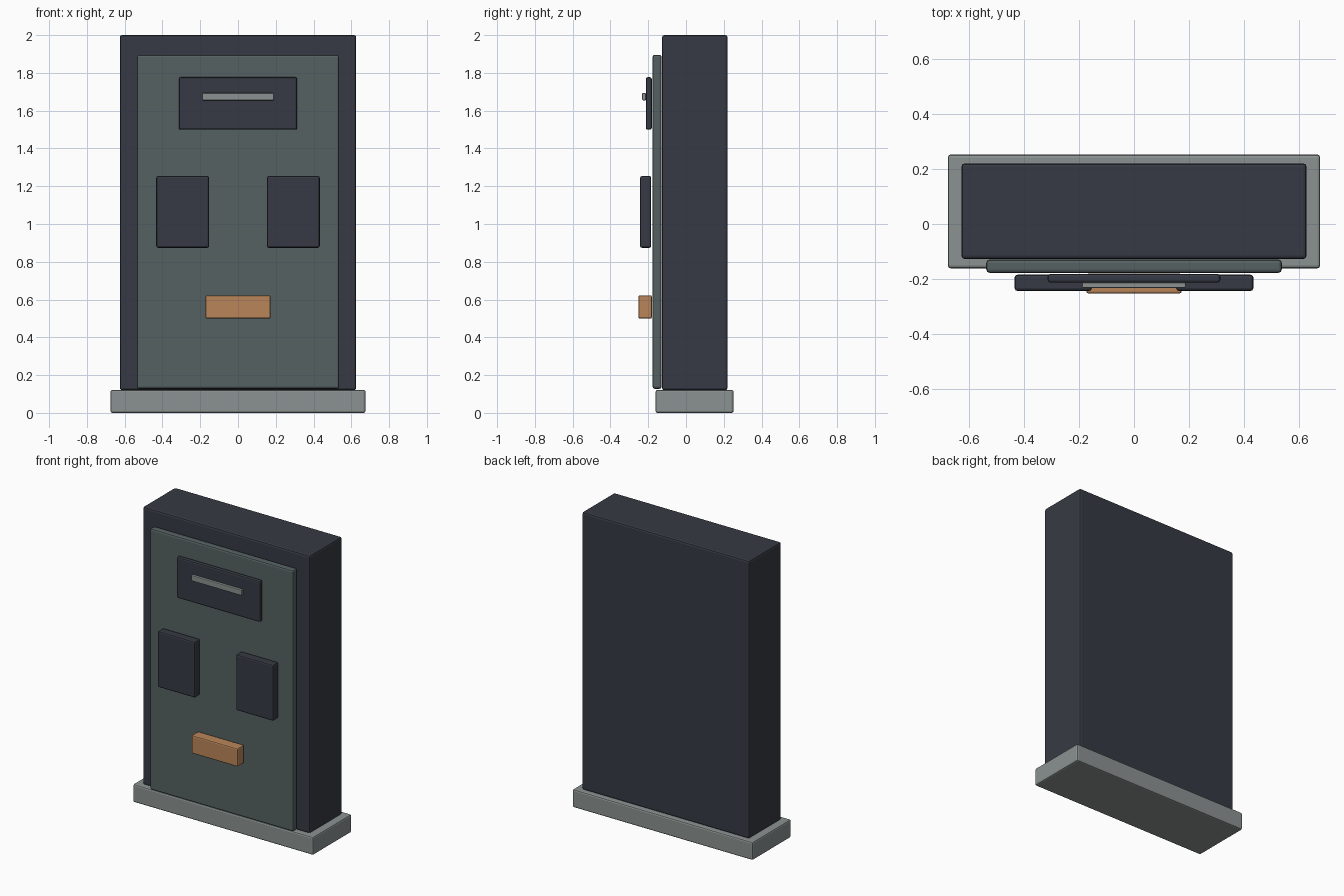
import bpy
import bmesh
from mathutils import Vector

if "Cube" in bpy.data.objects:
    bpy.data.objects.remove(bpy.data.objects["Cube"])


def material(name, rgb):
    # sRGB 0-255 to linear
    def lin(c):
        c /= 255
        return c / 12.92 if c <= 0.04045 else ((c + 0.055) / 1.055) ** 2.4
    m = bpy.data.materials.new(name)
    m.diffuse_color = (*[lin(c) for c in rgb], 1)
    m.use_nodes = True
    m.node_tree.nodes["Principled BSDF"].inputs["Base Color"].default_value = m.diffuse_color
    return m


dark = material("dark_slate", (54, 58, 67))
grey_green = material("grey_green", (86, 97, 98))
light = material("light_grey", (139, 146, 145))
copper = material("copper", (186, 134, 90))


def box(name, lo, hi, mat, bevel=0.01):
    """Bevelled box between two opposite corners."""
    lo, hi = Vector(lo), Vector(hi)
    centre, size = (lo + hi) / 2, hi - lo
    bm = bmesh.new()
    bmesh.ops.create_cube(bm, size=1)
    bmesh.ops.scale(bm, vec=size, verts=bm.verts)
    mesh = bpy.data.meshes.new(name)
    bm.to_mesh(mesh)
    bm.free()
    mesh.materials.append(mat)
    ob = bpy.data.objects.new(name, mesh)
    ob.location = centre
    bpy.context.collection.objects.link(ob)
    mod = ob.modifiers.new("soft_edges", "BEVEL")
    mod.width, mod.segments = bevel, 2
    return ob


# Plinth and upright slab
box("base", (-0.675, -0.161, 0), (0.675, 0.252, 0.122), light)
box("body", (-0.626, -0.127, 0.12), (0.626, 0.22, 2.0), dark, 0.012)

# Raised front panel
box("front_panel", (-0.536, -0.177, 0.127), (0.536, -0.129, 1.896), grey_green, 0.012)

# Upper plate with its narrow bar
box("upper_plate", (-0.313, -0.213, 1.499), (0.313, -0.181, 1.777), dark)
box("upper_bar", (-0.188, -0.232, 1.655), (0.188, -0.212, 1.693), light, 0.004)

# Pair of side pads
for side, s in (("left", -1), ("right", 1)):
    x0, x1 = sorted((s * 0.153, s * 0.433))
    box(side + "_pad", (x0, -0.243, 0.874), (x1, -0.184, 1.254), dark)

# Copper block
box("lower_block", (-0.173, -0.252, 0.499), (0.173, -0.18, 0.622), copper, 0.008)
